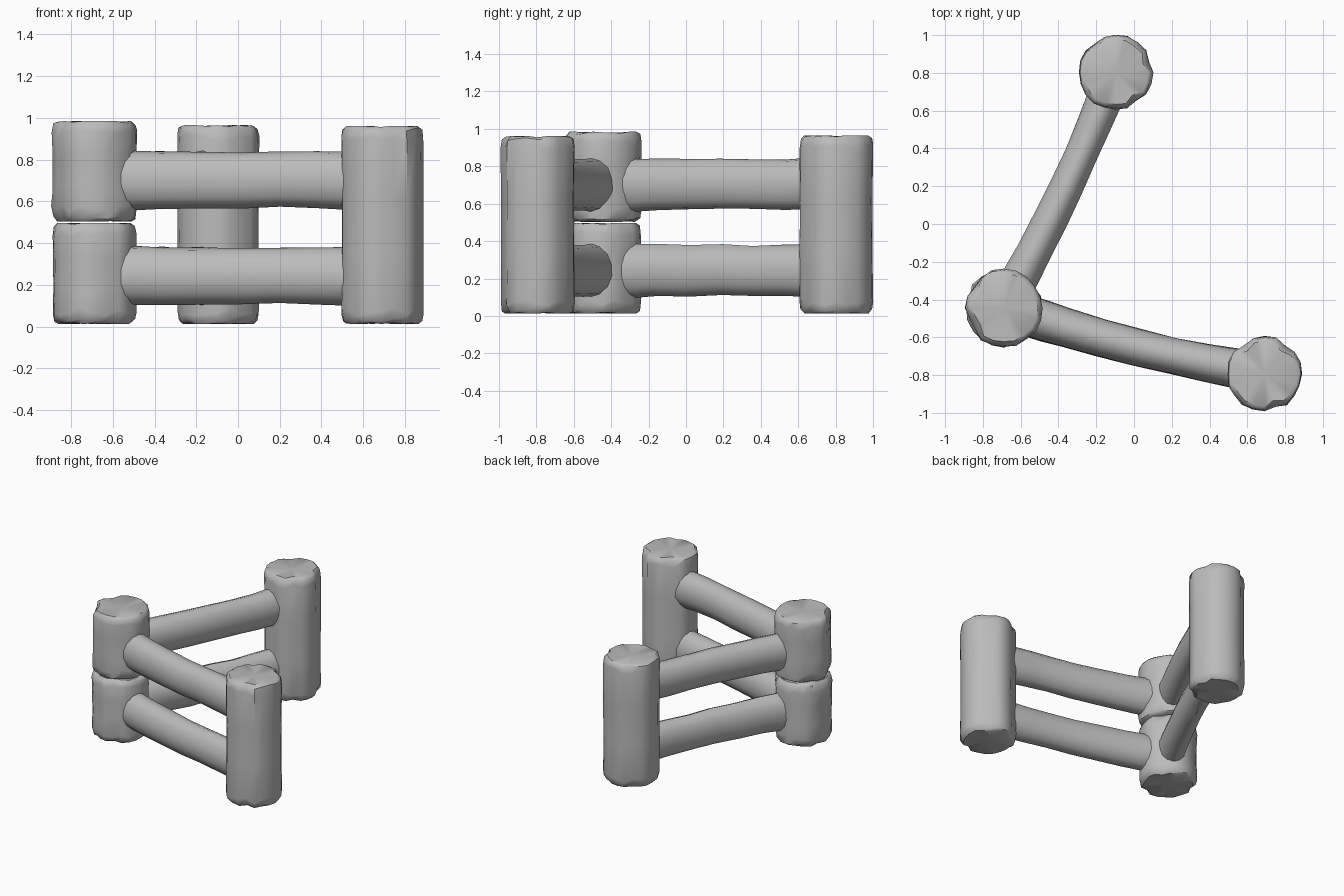
import bpy, bmesh, math, random
from mathutils import Vector

if "Cube" in bpy.data.objects:
    bpy.data.objects.remove(bpy.data.objects["Cube"])

random.seed(7)
mat = bpy.data.materials.new("weathered grey")
mat.diffuse_color = (0.5, 0.5, 0.5, 1)
mat.use_nodes = True
mat.node_tree.nodes["Principled BSDF"].inputs["Base Color"].default_value = mat.diffuse_color


def skin(name, rings, caps):
    """Bridge closed rings of points and fan the ends to the cap points."""
    bm = bmesh.new()
    rows = [[bm.verts.new(p) for p in ring] for ring in rings]
    n = len(rows[0])
    for a, b in zip(rows, rows[1:]):
        for i in range(n):
            j = (i + 1) % n
            bm.faces.new((a[i], a[j], b[j], b[i]))
    for row, cap in ((rows[0], caps[0]), (rows[-1], caps[1])):
        c = bm.verts.new(cap)
        for i in range(n):
            bm.faces.new((row[i], row[(i + 1) % n], c))
    bmesh.ops.recalc_face_normals(bm, faces=bm.faces[:])
    me = bpy.data.meshes.new(name)
    bm.to_mesh(me)
    bm.free()
    me.materials.append(mat)
    ob = bpy.data.objects.new(name, me)
    bpy.context.collection.objects.link(ob)
    bpy.ops.object.select_all(action='DESELECT')
    ob.select_set(True)
    bpy.context.view_layer.objects.active = ob
    bpy.ops.object.shade_smooth_by_angle(angle=math.radians(42))
    return ob


def post(name, x, y, z0, z1, radius, sides=20):
    """Upright log with vertical grooves and chipped, rounded ends."""
    grain = [random.uniform(0.955, 1.0) for _ in range(sides)]
    for g in random.sample(range(sides), 3):
        grain[g] = 0.91
    h = z1 - z0
    levels = [(0, .87), (.018, .965), (.06, 1), (h * .35, .985),
              (h * .65, .985), (h - .06, 1), (h - .018, .965), (h, .87)]
    rings = []
    for k, (z, s) in enumerate(levels):
        end = k in (0, 1, 6, 7)
        ring = []
        for i in range(sides):
            a = math.tau * i / sides
            r = radius * s * (grain[i] + random.uniform(-.012, .012))
            if end and grain[i] < .92:
                r *= .93
            dz = random.uniform(-.008, .008) if end else random.uniform(-.02, .02)
            zz = min(max(z0 + z + dz, z0), z1)
            ring.append((x + r * math.cos(a), y + r * math.sin(a), zz))
        rings.append(ring)
    return skin(name, rings, ((x, y, z0 + .004), (x, y, z1 - .012)))


def rail(name, p, q, z, bow, width, sides=14):
    """Horizontal log between two posts, oval, flared at its ends."""
    p, q = Vector((*p, z)), Vector((*q, z))
    d = (q - p).normalized()
    side = Vector((-d.y, d.x, 0))
    up = Vector((0, 0, 1))
    stations = [(.05, 1.08), (.16, 1.06), (.24, 1.02), (.38, 1), (.52, .98),
                (.65, .95), (.78, 1.0), (.88, 1.04), (.95, 1.04)]
    grain = [random.uniform(.96, 1.02) for _ in range(sides)]
    rings = []
    for t, s in stations:
        c = p.lerp(q, t) + side * bow * math.sin(math.pi * t)
        c.z += random.uniform(-.004, .004)
        ring = []
        for i in range(sides):
            a = math.tau * (i + .5) / sides
            k = s * grain[i] * random.uniform(.98, 1.02)
            ring.append(c + side * (width / 2 * k * math.cos(a))
                        + up * (.137 * (1 + (k - 1) * .6) * math.sin(a)))
        rings.append(ring)
    return skin(name, rings, (p.lerp(q, .05), p.lerp(q, .95)))


BACK, CORNER, FRONT = (-.097, .803), (-.688, -.445), (.69, -.793)

# Full height end posts
post("back_post", *BACK, 0.012, .965, .204)
post("front_post", *FRONT, 0.012, .962, .204)

# Corner post made of two stacked logs
post("lower_corner_post", *CORNER, 0.012, .497, .21)
post("upper_corner_post", *CORNER, .503, .985, .21)

# Two rails on each side of the corner
for label, z in (("lower", .243), ("upper", .704)):
    rail(label + "_front_rail", CORNER, FRONT, z, -.03, .205)
    rail(label + "_back_rail", CORNER, BACK, z, -.025, .185)
